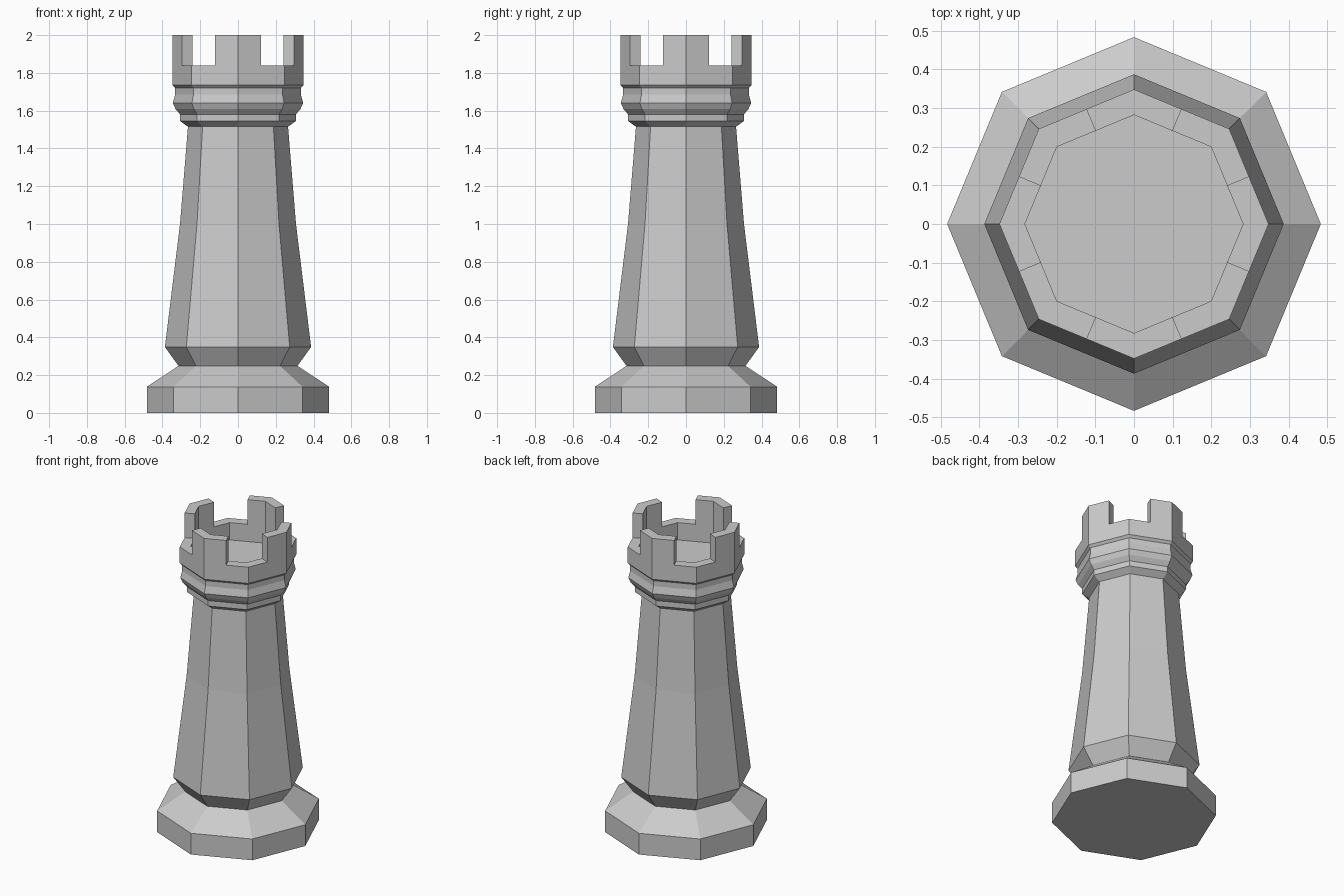
import bpy, bmesh
from math import cos, sin, pi

if "Cube" in bpy.data.objects:
    bpy.data.objects.remove(bpy.data.objects["Cube"])

# Octagonal outline sampled at corners (even) and face middles (odd)
SEG = 16
profile = [
    (0.483, 0.0), (0.483, 0.138),                    # plinth
    (0.315, 0.249), (0.387, 0.349),                  # waist and flare
    (0.307, 1.0), (0.265, 1.515),                    # tapered shaft
    (0.306, 1.545), (0.306, 1.58),                   # collar
    (0.33, 1.608), (0.345, 1.64), (0.333, 1.685), (0.333, 1.72),  # moulding
    (0.348, 1.735), (0.348, 1.84),                   # crown wall
    (0.282, 1.84), (0.282, 1.728),                   # sill and inner well
]


def ring(bm, r, z):
    verts = []
    for i in range(SEG):
        a = 2 * pi * i / SEG
        rad = r * (cos(pi / 8) if i % 2 else 1)
        verts.append(bm.verts.new((rad * cos(a), rad * sin(a), z)))
    return verts


bm = bmesh.new()
rings = [ring(bm, r, z) for r, z in profile]
sill = []
for k, (lo, hi) in enumerate(zip(rings, rings[1:])):
    for i in range(SEG):
        j = (i + 1) % SEG
        f = bm.faces.new((lo[i], lo[j], hi[j], hi[i]))
        if k == len(rings) - 3:
            sill.append(f)

# Underside and floor of the well
bm.faces.new(rings[0][::-1])
bm.faces.new(rings[-1])

# Four battlements, each wrapping one corner on the x or y axis
raised = [f for i, f in enumerate(sill) if i % 4 in (0, 3)]
res = bmesh.ops.extrude_face_region(bm, geom=raised)
top = [g for g in res["geom"] if isinstance(g, bmesh.types.BMVert)]
bmesh.ops.translate(bm, verts=top, vec=(0, 0, 0.16))
bmesh.ops.delete(bm, geom=[f for f in raised if f.is_valid], context='FACES')

# Merge coplanar halves back into single flat faces
bmesh.ops.recalc_face_normals(bm, faces=bm.faces)
bmesh.ops.dissolve_limit(bm, angle_limit=0.008, verts=bm.verts, edges=bm.edges)

mesh = bpy.data.meshes.new("castle_tower_piece")
bm.to_mesh(mesh)
bm.free()
bpy.context.collection.objects.link(bpy.data.objects.new("castle_tower_piece", mesh))
